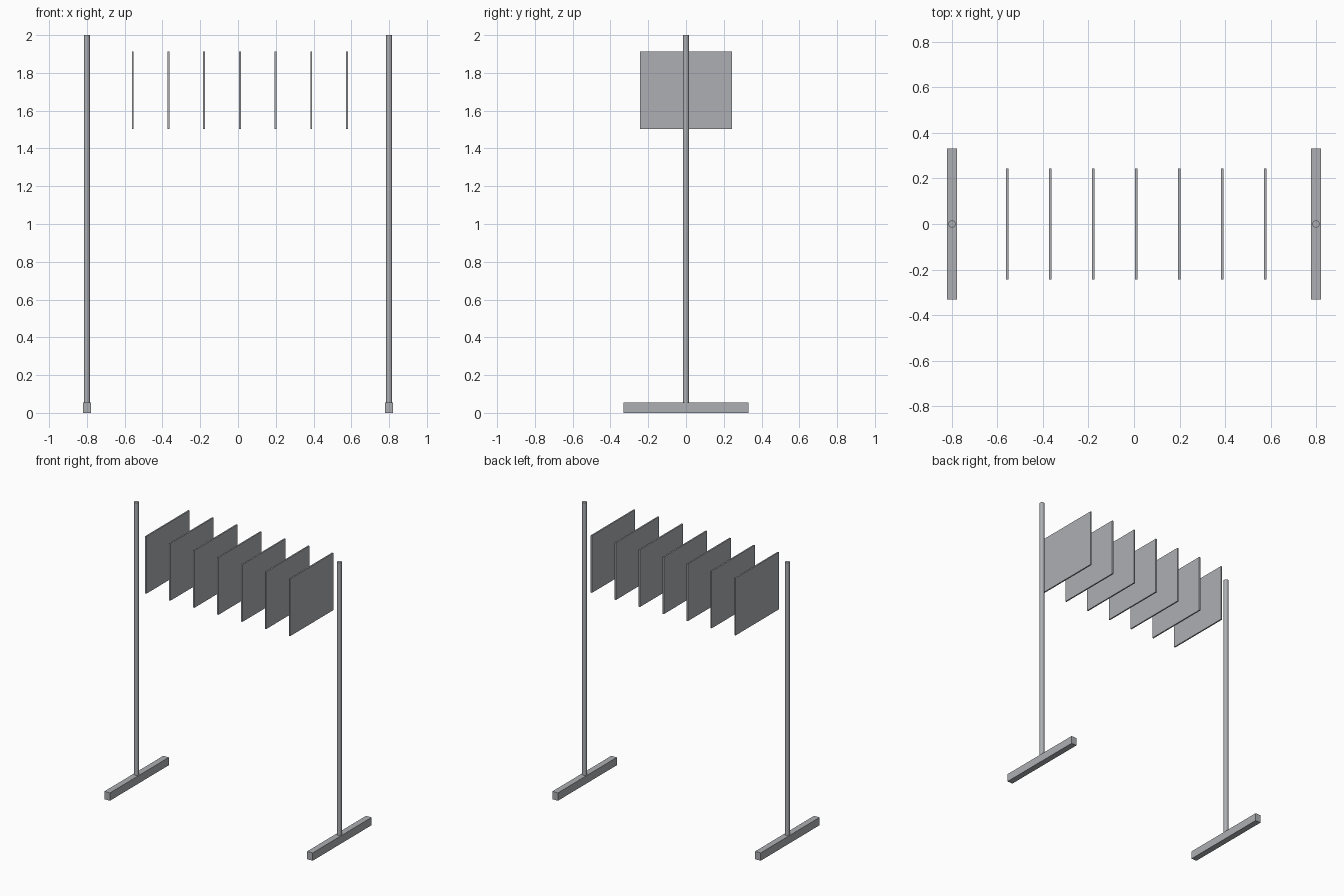
import bpy

cube = bpy.data.objects.get("Cube")
if cube:
    bpy.data.objects.remove(cube, do_unlink=True)

grey = bpy.data.materials.new("metal grey")
grey.use_nodes = True
colour = (0.42, 0.43, 0.45, 1)
grey.diffuse_color = colour
grey.node_tree.nodes["Principled BSDF"].inputs["Base Color"].default_value = colour


def box(name, centre, size):
    bpy.ops.mesh.primitive_cube_add(size=1, location=centre)
    ob = bpy.context.object
    ob.name = name
    ob.scale = size
    bpy.ops.object.transform_apply(location=False, rotation=False, scale=True)
    ob.data.materials.append(grey)


def pole(name, x, bottom, top, radius):
    bpy.ops.mesh.primitive_cylinder_add(
        vertices=24, radius=radius, depth=top - bottom,
        location=(x, 0, (top + bottom) / 2))
    ob = bpy.context.object
    ob.name = name
    ob.data.materials.append(grey)
    bpy.ops.object.shade_smooth_by_angle()


# Two upright poles, each on a long foot bar
FOOT_HEIGHT = 0.056
for side, x in (("right", -0.8), ("left", 0.8)):
    box(side + "_foot", (x, 0, FOOT_HEIGHT / 2), (0.043, 0.664, FOOT_HEIGHT))
    pole(side + "_pole", x, FOOT_HEIGHT, 2, 0.016)

# Row of evenly spaced hanging panels
PANELS = 7
for i in range(PANELS):
    x = 0.01 + (i - (PANELS - 1) / 2) * 0.189
    box(f"hanging_panel_{i + 1}", (x, 0, 1.708), (0.01, 0.486, 0.408))
